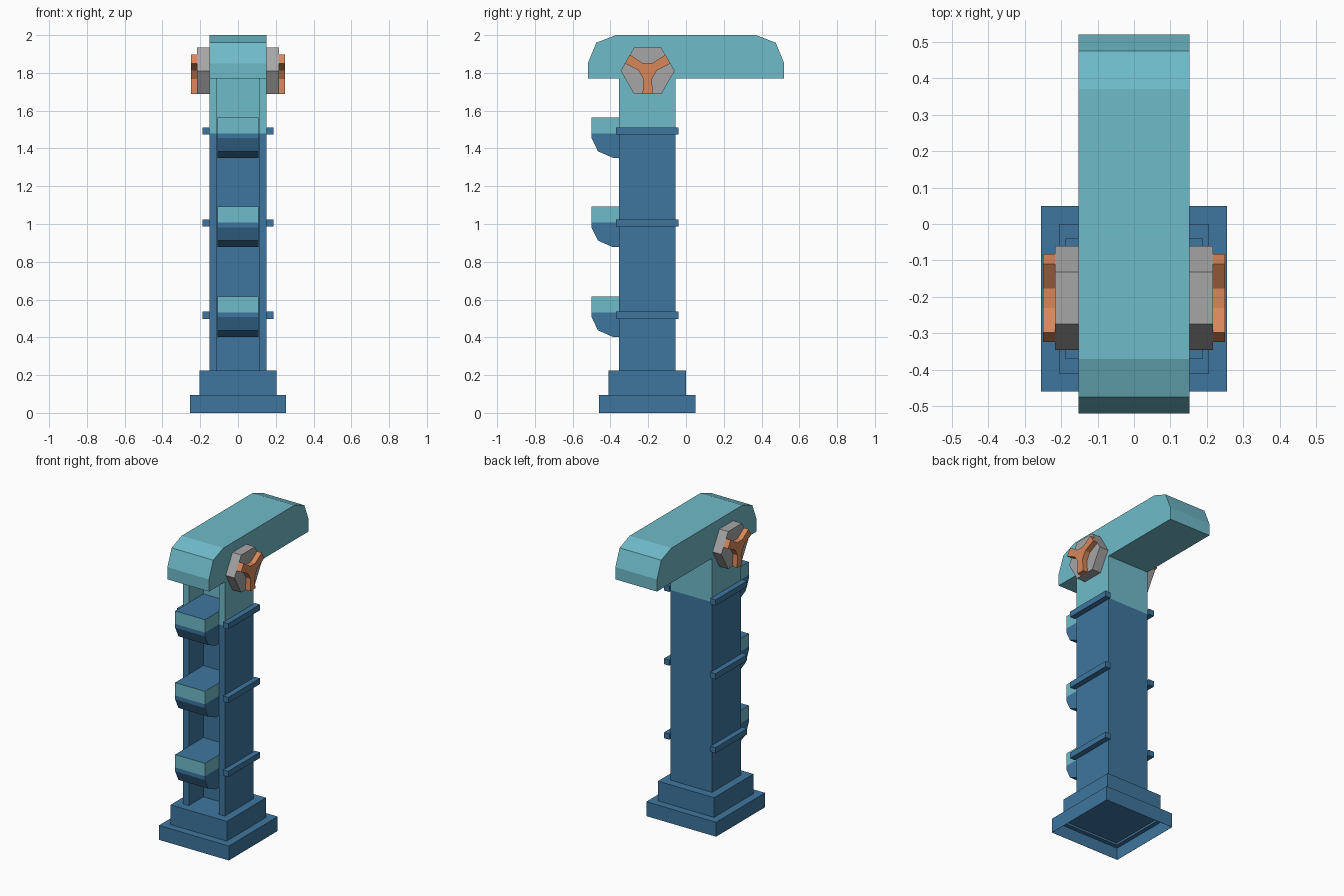
import bpy, bmesh, math
from mathutils import Vector

if "Cube" in bpy.data.objects:
    bpy.data.objects.remove(bpy.data.objects["Cube"])


def material(name, rgb):
    lin = [c / 255 / 12.92 if c / 255 <= 0.04045 else ((c / 255 + 0.055) / 1.055) ** 2.4 for c in rgb]
    m = bpy.data.materials.new(name)
    m.diffuse_color = (*lin, 1)
    m.use_nodes = True
    m.node_tree.nodes["Principled BSDF"].inputs["Base Color"].default_value = m.diffuse_color
    return m


BLUE = material("blue", (62, 118, 159))
TEAL = material("teal", (111, 187, 201))
GREY = material("grey", (166, 166, 166))
ORANGE = material("orange", (215, 135, 89))
CY = -0.205  # centre line of the post


def loft(name, rings, mats, split=None, rule=None):
    """Join matching rings of points, cap both ends, optionally cut at a height and colour by rule."""
    bm = bmesh.new()
    vs = [[bm.verts.new(p) for p in ring] for ring in rings]
    n = len(rings[0])
    for a, b in zip(vs, vs[1:]):
        for i in range(n):
            j = (i + 1) % n
            bm.faces.new((a[i], a[j], b[j], b[i]))
    bm.faces.new(vs[0])
    bm.faces.new(vs[-1])
    bmesh.ops.recalc_face_normals(bm, faces=bm.faces[:])
    if split is not None:
        bmesh.ops.bisect_plane(bm, geom=bm.verts[:] + bm.edges[:] + bm.faces[:],
                               plane_co=(0, 0, split), plane_no=(0, 0, 1))
    bm.normal_update()
    if rule:
        for f in bm.faces:
            f.material_index = 1 if rule(f) else 0
    me = bpy.data.meshes.new(name)
    bm.to_mesh(me)
    bm.free()
    for m in mats:
        me.materials.append(m)
    ob = bpy.data.objects.new(name, me)
    bpy.context.collection.objects.link(ob)
    return ob


def prism_x(name, profile, x0, x1, mats, **kw):
    """Extrude a (y, z) profile along x."""
    return loft(name, [[Vector((x, y, z)) for y, z in profile] for x in (x0, x1)], mats, **kw)


# Stepped plinth with a hollow underside
steps = [(0.225, 0.092), (0.225, 0.078), (0.252, 0.078), (0.254, 0),
         (0.255, 0), (0.255, 0.095), (0.205, 0.095), (0.205, 0.225)]
loft("plinth", [[Vector((sx * h, CY + sy * h, z)) for sx, sy in ((-1, -1), (1, -1), (1, 1), (-1, 1))]
                for h, z in steps], [BLUE])

# Post with a channel down the front, teal at the top
W, C = 0.152, 0.11
u_shape = [(-W, -0.355), (-C, -0.355), (-C, CY), (C, CY), (C, -0.355), (W, -0.355), (W, -0.055), (-W, -0.055)]
loft("post", [[Vector((x, y, z)) for x, y in u_shape] for z in (0.225, 1.77)], [BLUE, TEAL],
     split=1.48, rule=lambda f: f.calc_center_median().z > 1.48)

# Overhanging head with chamfered ends
half = [(0.52, 1.77), (0.52, 1.85), (0.475, 1.96), (0.37, 2.0)]
prism_x("head", half + [(-y, z) for y, z in reversed(half)], -W, W, [TEAL])

# Blocks sitting in the channel: teal upper band, blue top and underside
for i, b in enumerate((0.402, 0.877, 1.35)):
    s = b + 0.13
    prism_x(f"channel_block_{i + 1}",
            [(CY, b), (-0.386, b), (-0.466, b + 0.035), (-0.5, b + 0.105), (-0.5, b + 0.215), (CY, b + 0.215)],
            -0.109, 0.109, [BLUE, TEAL], split=s,
            rule=lambda f: f.calc_center_median().z > s and f.normal.z < 0.9)

# Three-armed emblem outline for the bolts
BY, BZ = -0.203, 1.811


def polar(r, deg):
    a = math.radians(deg)
    return (BY + r * math.cos(a), BZ + r * math.sin(a))


tri = []
arm_r, arm_a = math.hypot(0.124, 0.027), math.degrees(math.atan2(0.027, 0.124))
for d in (30, 150, 270):
    tri += [polar(arm_r, d - arm_a), polar(arm_r, d + arm_a), polar(0.049, d + 27), polar(0.049, d + 93)]
hexagon = [polar(0.143, 60 * k) for k in range(6)]

# Side parts, repeated left and right
for side, s in (("left", -1), ("right", 1)):
    prism_x(f"{side}_bolt", hexagon, s * (W - 0.002), s * 0.216, [GREY])
    prism_x(f"{side}_bolt_spokes", tri, s * 0.216, s * 0.25, [ORANGE])
    for i, z in enumerate((0.498, 0.986, 1.473)):
        prism_x(f"{side}_side_bar_{i + 1}",
                [(-0.37, z), (-0.04, z), (-0.04, z + 0.038), (-0.37, z + 0.038)],
                s * (W - 0.002), s * 0.188, [BLUE])
